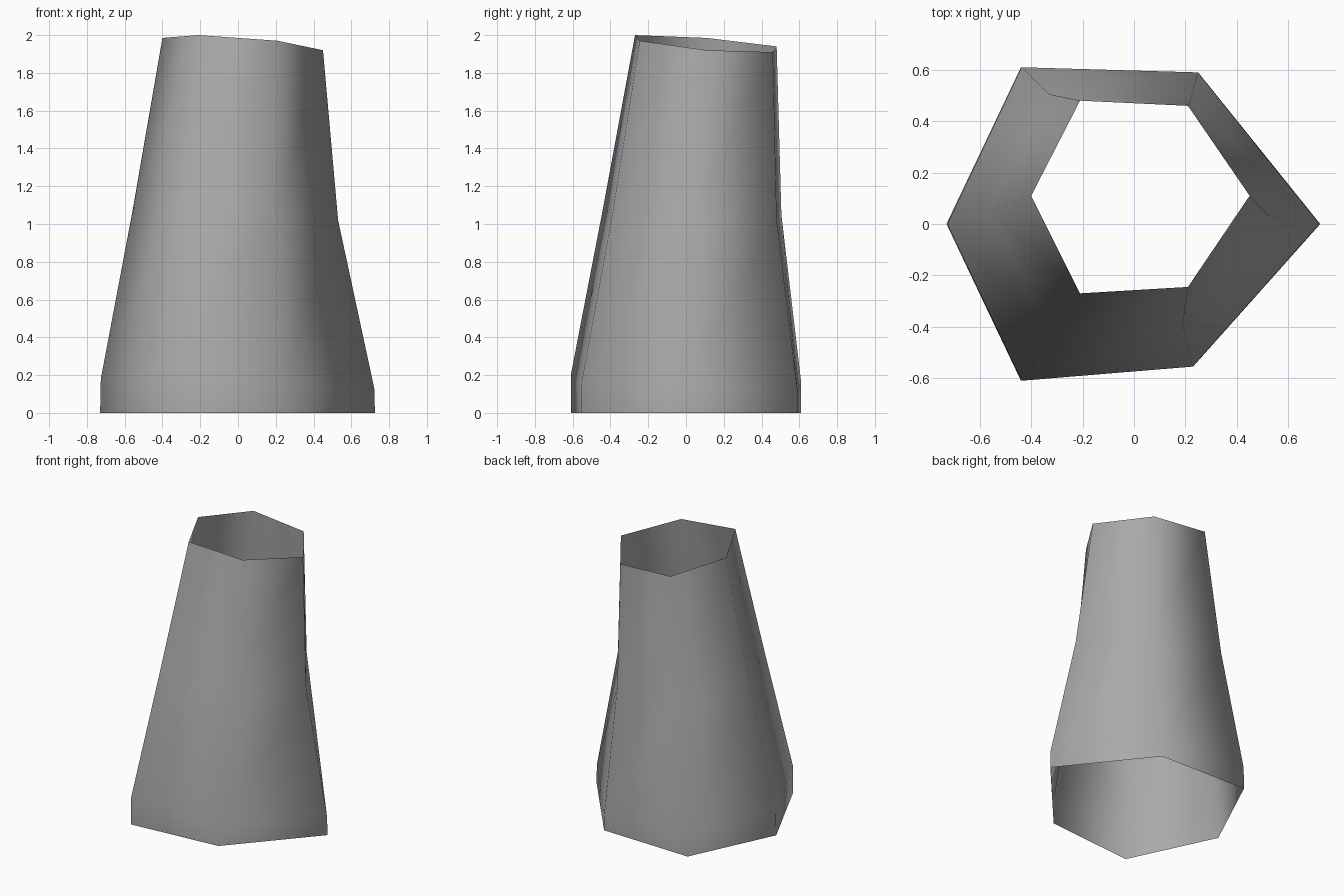
import bpy, bmesh

if "Cube" in bpy.data.objects:
    bpy.data.objects.remove(bpy.data.objects["Cube"])

# Single flat colour
grey = bpy.data.materials.new("mid_grey")
grey.diffuse_color = (0.4, 0.4, 0.4, 1.0)
grey.use_nodes = True
grey.node_tree.nodes["Principled BSDF"].inputs["Base Color"].default_value = grey.diffuse_color

# Six-sided rings, counter-clockwise from the front left corner
foot = [(-0.44, -0.61), (0.23, -0.555), (0.725, 0.0),
        (0.25, 0.59), (-0.44, 0.61), (-0.73, 0.0)]
cuff_z = [0.20, 0.15, 0.13, 0.12, 0.16, 0.18]
waist = [(-0.325, -0.44, 1.08), (0.19, -0.39, 1.05), (0.53, 0.03, 1.02),
         (0.22, 0.48, 1.02), (-0.33, 0.505, 1.05), (-0.56, 0.06, 1.06)]
rim = [(-0.21, -0.27, 2.0), (0.21, -0.245, 1.97), (0.45, 0.11, 1.92),
       (0.21, 0.46, 1.91), (-0.21, 0.48, 1.94), (-0.40, 0.11, 1.985)]
rings = [[(x, y, 0.0) for x, y in foot],
         [(x * 0.995, y, z) for (x, y), z in zip(foot, cuff_z)],
         waist, rim]

# Open tube skinned between the rings
bm = bmesh.new()
loops = [[bm.verts.new(p) for p in ring] for ring in rings]
for low, high in zip(loops, loops[1:]):
    for i in range(6):
        j = (i + 1) % 6
        face = bm.faces.new((low[i], low[j], high[j], high[i]))
        face.smooth = True

mesh = bpy.data.meshes.new("tapered_tube")
bm.to_mesh(mesh)
bm.free()
mesh.materials.append(grey)
tube = bpy.data.objects.new("tapered_tube", mesh)
bpy.context.collection.objects.link(tube)
